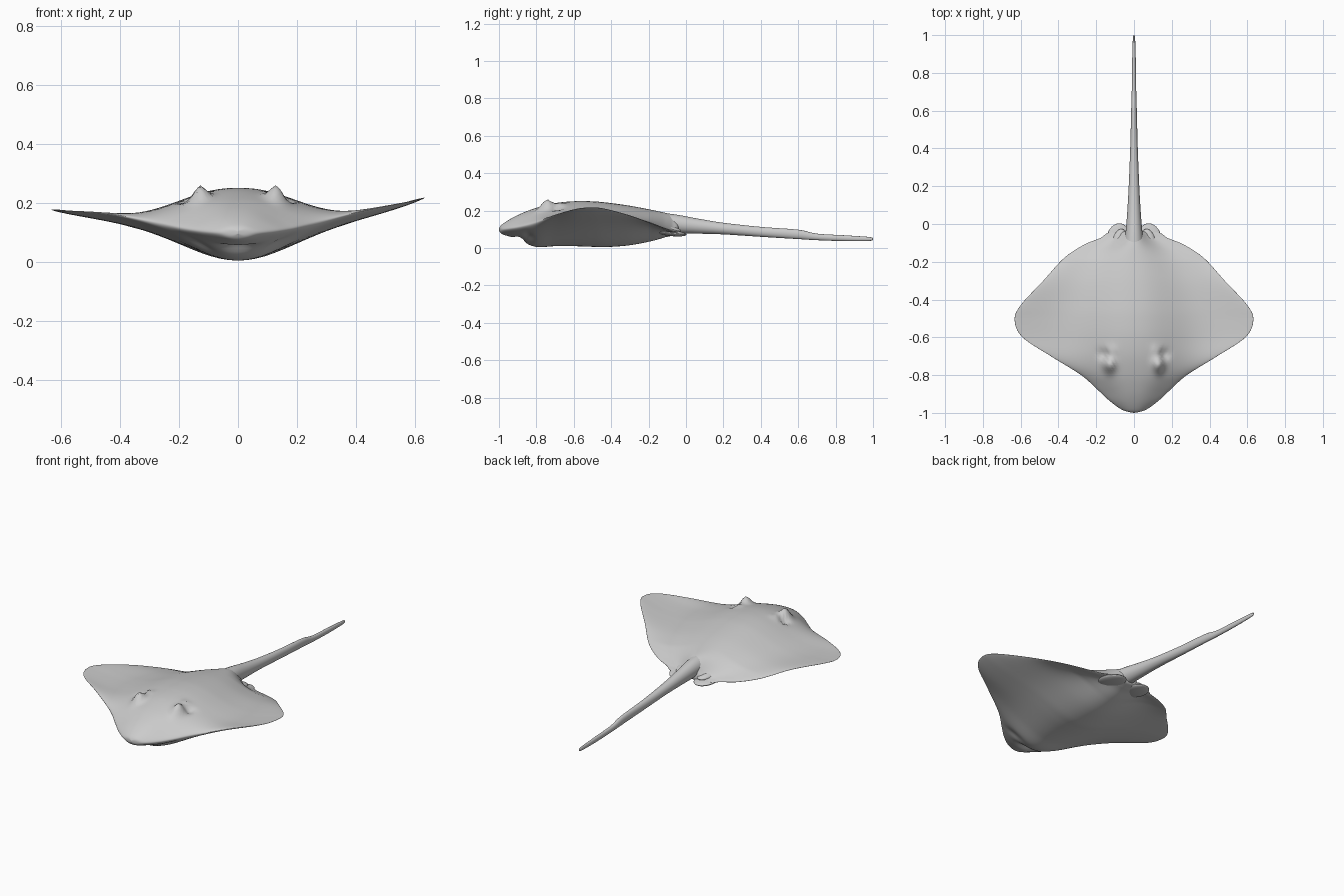
import bpy, math

old = bpy.data.objects.get("Cube")
if old:
    bpy.data.objects.remove(old, do_unlink=True)

grey = bpy.data.materials.new("matte_grey")
grey.use_nodes = True
colour = (0.6, 0.6, 0.6, 1)
grey.diffuse_color = colour
grey.node_tree.nodes["Principled BSDF"].inputs["Base Color"].default_value = colour


def refine(rows, steps):
    """Smooth a short table of stations with a Catmull-Rom spline."""
    out = []
    last = len(rows) - 1
    for i in range(last):
        quad = [rows[max(0, min(last, i + k))] for k in (-1, 0, 1, 2)]
        for s in range(steps):
            u = s / steps
            out.append([b + 0.5 * u * (c - a + u * (2*a - 5*b + 4*c - d + u * (3*(b - c) + d - a)))
                        for a, b, c, d in zip(*quad)])
    out.append(list(rows[-1]))
    return out


def loft(name, rings):
    """Skin a list of closed rings and cap both ends."""
    n = len(rings[0])
    verts = [p for ring in rings for p in ring]
    faces = [(r*n + i, r*n + (i + 1) % n, (r + 1)*n + (i + 1) % n, (r + 1)*n + i)
             for r in range(len(rings) - 1) for i in range(n)]
    faces += [tuple(reversed(range(n))), tuple(range(len(verts) - n, len(verts)))]
    mesh = bpy.data.meshes.new(name)
    mesh.from_pydata(verts, [], faces)
    mesh.materials.append(grey)
    mesh.shade_smooth()
    ob = bpy.data.objects.new(name, mesh)
    bpy.context.collection.objects.link(ob)
    return ob


def bell(x, y, cx, cy, rx, ry):
    return math.exp(-((x - cx) / rx)**2 - ((y - cy) / ry)**2)


# Body disc: y, half width, edge z, spine z, belly z, hump half width
stations = [
    (-1.0, 0.002, 0.10, 0.105, 0.095, 0.05),
    (-0.985, 0.06, 0.10, 0.125, 0.075, 0.07),
    (-0.94, 0.125, 0.105, 0.155, 0.06, 0.12),
    (-0.88, 0.19, 0.115, 0.185, 0.035, 0.16),
    (-0.8, 0.28, 0.135, 0.215, 0.006, 0.22),
    (-0.7, 0.44, 0.17, 0.24, 0.01, 0.25),
    (-0.6, 0.59, 0.19, 0.25, 0.01, 0.26),
    (-0.51, 0.632, 0.197, 0.25, 0.007, 0.26),
    (-0.43, 0.6, 0.192, 0.244, 0.005, 0.25),
    (-0.3, 0.48, 0.165, 0.226, 0.015, 0.22),
    (-0.18, 0.37, 0.125, 0.203, 0.038, 0.16),
    (-0.11, 0.265, 0.10, 0.188, 0.058, 0.10),
    (-0.075, 0.18, 0.09, 0.175, 0.065, 0.07),
    (-0.045, 0.13, 0.085, 0.15, 0.072, 0.055),
    (-0.035, 0.02, 0.085, 0.1, 0.08, 0.03),
]


def body_point(station, angle):
    y, w, edge, spine, belly, hump = station
    t = math.cos(angle)
    x = w * t
    a = abs(x)
    mid = min(0.13, edge)
    rim = math.sqrt(max(0, 1 - t**4))
    # wings sweep up to the tips, the left one a little higher
    z = mid + (edge - mid) * abs(t)**2.5 + 0.02 * (x / 0.63)**3
    lip = 0.009 * min(1, w / 0.2)
    if math.sin(angle) >= 0:
        z += rim * ((spine - mid - lip) * math.exp(-(a / hump)**2.3) + lip)
        # eyes with a hollow spiracle behind each
        z += 0.047 * bell(a, y, 0.13, -0.745, 0.028, 0.04)
        z += 0.014 * bell(a, y, 0.125, -0.67, 0.022, 0.03)
        z -= 0.022 * bell(a, y, 0.16, -0.69, 0.022, 0.03)
    else:
        z -= rim * ((mid - belly - lip) * math.exp(-(a / hump)**2) + lip)
        # mouth hollow and jaw crease
        z += rim * 0.028 * bell(a, y, 0, -0.89, 0.06, 0.025)
        z += rim * 0.012 * bell(a, y, 0.13, -0.84, 0.05, 0.025)
    return (x, y, z)


COUNT = 128
loft("body", [[body_point(s, math.tau * i / COUNT) for i in range(COUNT)]
              for s in refine(stations, 8)])

# Tail: y, half width, top z, bottom z
tail_rows = [
    (-0.2, 0.06, 0.195, 0.09),
    (-0.06, 0.046, 0.18, 0.08),
    (0.06, 0.036, 0.158, 0.077),
    (0.2, 0.028, 0.135, 0.073),
    (0.4, 0.02, 0.113, 0.06),
    (0.6, 0.015, 0.098, 0.048),
    (0.7, 0.012, 0.077, 0.042),
    (0.85, 0.01, 0.068, 0.037),
    (0.98, 0.006, 0.059, 0.038),
    (1.0, 0.001, 0.05, 0.047),
]
loft("tail", [[(w * math.cos(a), y, (top + low) / 2 + (top - low) / 2 * math.sin(a))
               for a in (math.tau * i / 24 for i in range(24))]
              for y, w, top, low in refine(tail_rows, 6)])


def lobe(name, centre, size, turn):
    bpy.ops.mesh.primitive_uv_sphere_add(segments=32, ring_count=16, radius=1,
                                         location=centre, rotation=(-0.1, 0, turn))
    ob = bpy.context.object
    ob.name = name
    ob.scale = size
    ob.data.materials.append(grey)
    ob.data.shade_smooth()


# Pelvic fins beside the tail root
for side, label in ((1, "left"), (-1, "right")):
    lobe(label + "_pelvic_fin", (side * 0.085, -0.08, 0.08), (0.062, 0.085, 0.016), side * 0.2)
    lobe(label + "_inner_lobe", (side * 0.075, -0.1, 0.1), (0.04, 0.075, 0.018), side * 0.15)
